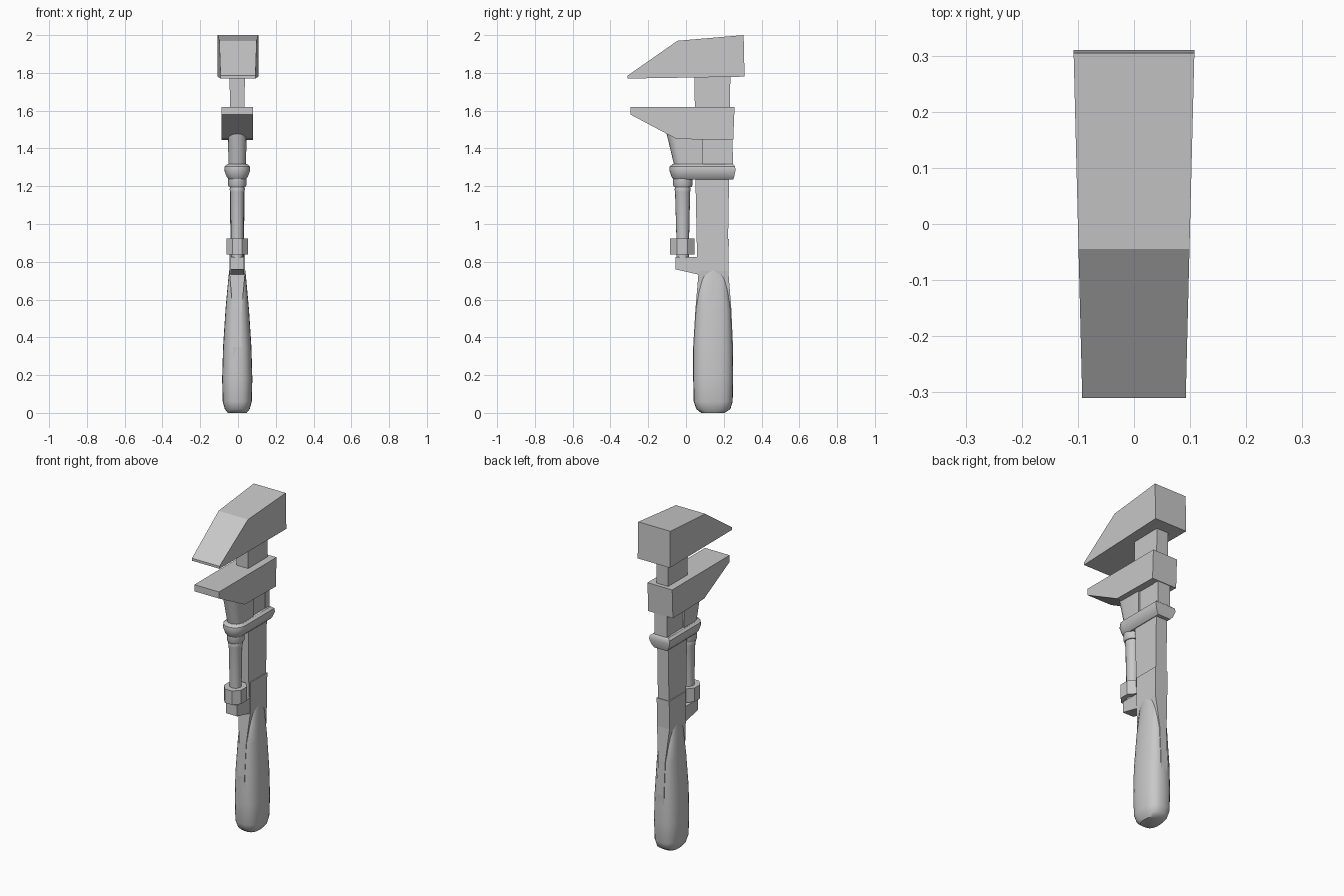
import bpy, bmesh, math

cube = bpy.data.objects.get("Cube")
if cube:
    bpy.data.objects.remove(cube, do_unlink=True)

steel = bpy.data.materials.new("plain_grey")
steel.use_nodes = True
GREY = (0.58, 0.58, 0.58, 1)
steel.diffuse_color = GREY
steel.node_tree.nodes["Principled BSDF"].inputs["Base Color"].default_value = GREY
SHIFT = -0.004  # everything below the top jaw sits a hair off centre


def finish(name, bm, smooth=None):
    bmesh.ops.recalc_face_normals(bm, faces=bm.faces)
    mesh = bpy.data.meshes.new(name)
    bm.to_mesh(mesh)
    bm.free()
    mesh.materials.append(steel)
    obj = bpy.data.objects.new(name, mesh)
    bpy.context.collection.objects.link(obj)
    if smooth:
        bpy.ops.object.select_all(action="DESELECT")
        obj.select_set(True)
        bpy.context.view_layer.objects.active = obj
        bpy.ops.object.shade_smooth_by_angle(angle=math.radians(smooth))
    return obj


def loft(name, rings, smooth=None):
    """Skin a stack of equal-length point rings and cap both ends."""
    bm = bmesh.new()
    loops = [[bm.verts.new(p) for p in ring] for ring in rings]
    n = len(loops[0])
    for a, b in zip(loops, loops[1:]):
        for i in range(n):
            j = (i + 1) % n
            bm.faces.new((a[i], a[j], b[j], b[i]))
    bm.faces.new(loops[0])
    bm.faces.new(loops[-1])
    return finish(name, bm, smooth)


def side_plate(name, profile, half_width, shift=SHIFT):
    """Extrude a (y, z) profile across x; half_width may vary with y."""
    return loft(name, [[(shift + s * half_width(y), y, z) for y, z in profile]
                       for s in (-1, 1)])


def oval(z, hx, y0, y1, n=16, power=2.0, turn=0.0):
    """Rounded ring between y0 and y1; a higher power is squarer."""
    pts = []
    for i in range(n):
        a = math.tau * (i + turn) / n
        c, s = math.cos(a), math.sin(a)
        x = math.copysign(abs(c) ** (2 / power), c) * hx
        y = math.copysign(abs(s) ** (2 / power), s) * (y1 - y0) / 2
        pts.append((SHIFT + x, (y0 + y1) / 2 + y, z))
    return pts


def round_front(z, hx, y0, y1, n=8):
    """Ring with a semicircular front and a square back."""
    arc = [math.pi * (1 + i / n) for i in range(n + 1)]
    pts = [(SHIFT + hx * math.cos(a), y0 + hx * (1 + math.sin(a)), z) for a in arc]
    return pts + [(SHIFT + hx, y1, z), (SHIFT - hx, y1, z)]


def box_ring(z, hx, y0, y1):
    return [(SHIFT + sx * hx, y, z)
            for sx, y in ((-1, y0), (1, y0), (1, y1), (-1, y1))]


# Jaws
side_plate("fixed_jaw",
           [(-0.31, 1.77), (-0.31, 1.785), (-0.045, 1.97), (0.305, 2.0), (0.31, 1.78)],
           lambda y: 0.1 + 0.025 * y, 0.0)
side_plate("sliding_jaw",
           [(-0.295, 1.62), (-0.295, 1.58), (-0.05, 1.45), (0.25, 1.445), (0.257, 1.62)],
           lambda y: 0.083)

# Bar, its wider base and the tang that splits the handle
loft("bar", [box_ring(0.75, 0.036, 0.06, 0.22), box_ring(1.24, 0.038, 0.05, 0.228),
             box_ring(1.8, 0.04, 0.045, 0.235)])
loft("tang", [box_ring(0.17, 0.022, 0.045, 0.243), box_ring(0.35, 0.022, 0.038, 0.249),
              box_ring(0.55, 0.024, 0.05, 0.24), box_ring(0.75, 0.042, 0.067, 0.224),
              box_ring(0.92, 0.042, 0.068, 0.227)])
side_plate("screw_rest",
           [(-0.055, 0.825), (-0.055, 0.76), (0.075, 0.73), (0.15, 0.73),
            (0.15, 0.86), (0.068, 0.86), (0.06, 0.825)],
           lambda y: 0.037)

# Sleeve under the sliding jaw
loft("sleeve_front", [round_front(1.3, 0.046, -0.06, 0.09),
                      round_front(1.5, 0.05, -0.108, 0.09)], 40)
loft("sleeve_back", [box_ring(1.29, 0.042, 0.21, 0.25), box_ring(1.47, 0.042, 0.21, 0.245)])
loft("collar", [round_front(1.235, 0.042, -0.065, 0.25),
                round_front(1.25, 0.056, -0.077, 0.255),
                round_front(1.285, 0.069, -0.088, 0.262),
                round_front(1.305, 0.066, -0.086, 0.26),
                round_front(1.317, 0.052, -0.07, 0.248)], 40)

# Adjusting screw
loft("screw_ring", [oval(1.195, 0.043, -0.063, 0.03), oval(1.205, 0.048, -0.068, 0.034),
                    oval(1.24, 0.048, -0.068, 0.034)], 40)
loft("screw_rod", [oval(0.9, 0.033, -0.05, 0.016), oval(1.17, 0.037, -0.058, 0.022),
                   oval(1.185, 0.041, -0.061, 0.025), oval(1.2, 0.036, -0.055, 0.02)], 40)
loft("screw_nut", [oval(z, 0.063, -0.091, 0.051, n=8, turn=0.5) for z in (0.838, 0.922)])
loft("screw_foot", [oval(z, 0.032, -0.05, 0.015) for z in (0.81, 0.85)], 40)

# Handle
sections = [(0.0, 0.05, 0.08, 0.205), (0.02, 0.066, 0.055, 0.235),
            (0.06, 0.077, 0.041, 0.247), (0.18, 0.08, 0.038, 0.25),
            (0.35, 0.075, 0.038, 0.248), (0.55, 0.062, 0.05, 0.239),
            (0.725, 0.046, 0.068, 0.222), (0.757, 0.042, 0.125, 0.165)]
loft("handle", [oval(z, hx, y0, y1, n=24, power=2.6) for z, hx, y0, y1 in sections], 40)
